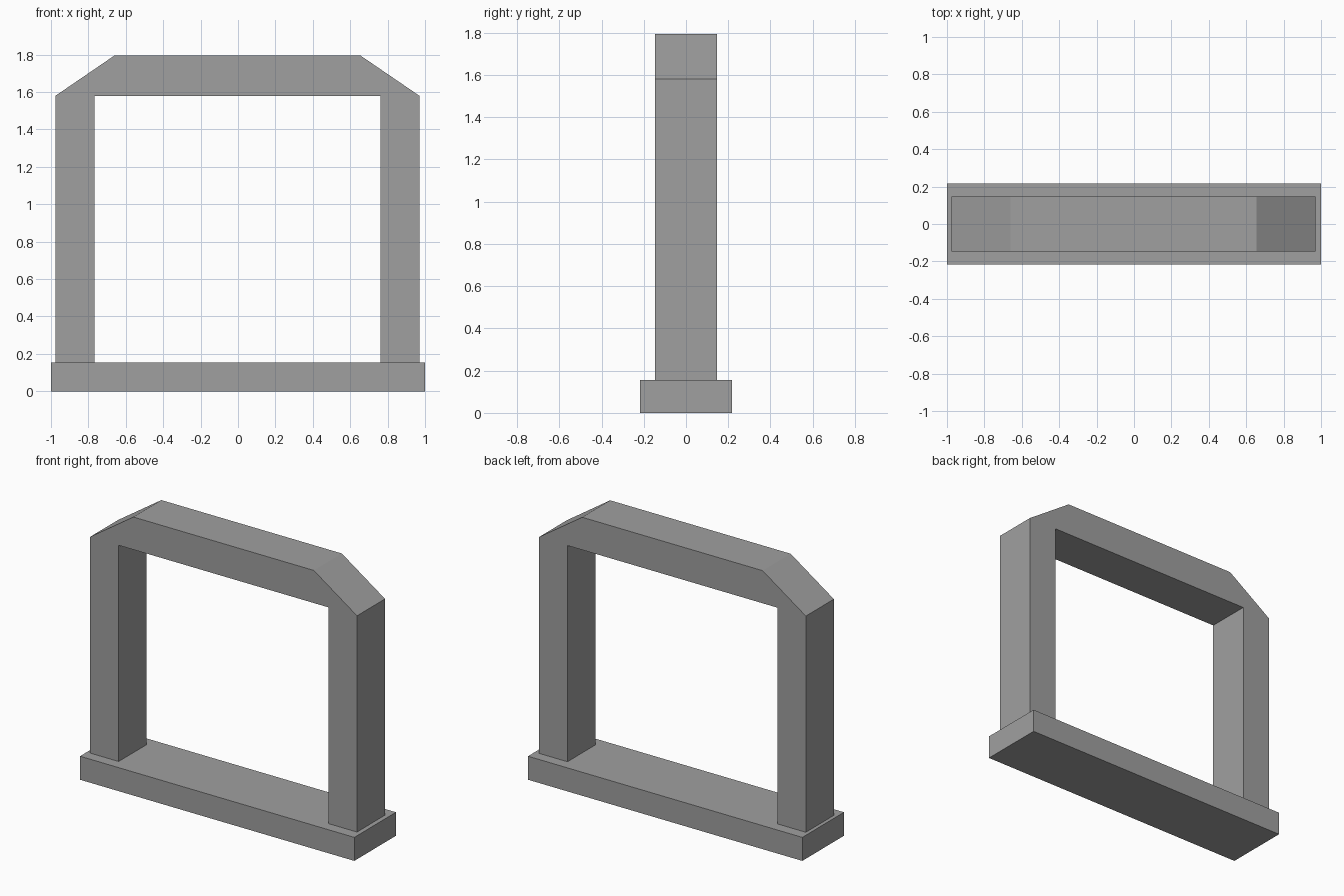
import bpy
import bmesh

cube = bpy.data.objects.get("Cube")
if cube:
    bpy.data.objects.remove(cube, do_unlink=True)

GREY = (0.35, 0.35, 0.35, 1.0)
stone = bpy.data.materials.new("stone_grey")
stone.use_nodes = True
stone.diffuse_color = GREY
shader = next(n for n in stone.node_tree.nodes if n.type == "BSDF_PRINCIPLED")
shader.inputs["Base Color"].default_value = GREY
shader.inputs["Roughness"].default_value = 0.8


def prism(name, profile, half_depth):
    """Extrude an x-z outline evenly to both sides of y = 0."""
    bm = bmesh.new()
    face = bm.faces.new([bm.verts.new((x, -half_depth, z)) for x, z in profile])
    result = bmesh.ops.extrude_face_region(bm, geom=[face])
    moved = [v for v in result["geom"] if isinstance(v, bmesh.types.BMVert)]
    bmesh.ops.translate(bm, verts=moved, vec=(0, 2 * half_depth, 0))
    bmesh.ops.recalc_face_normals(bm, faces=bm.faces)
    mesh = bpy.data.meshes.new(name)
    bm.to_mesh(mesh)
    bm.free()
    mesh.materials.append(stone)
    obj = bpy.data.objects.new(name, mesh)
    bpy.context.collection.objects.link(obj)
    return obj


def mirrored(half):
    """Complete a right-hand outline with its reflection about x = 0."""
    return half + [(-x, z) for x, z in reversed(half)]


# Base slab
base_top = 0.155
prism("base_slab", mirrored([(1.0, 0.0), (1.0, base_top)]), 0.217)

# Gate frame: two posts and a lintel with sloped corners, in one piece
shoulder, crown = 1.58, 1.795
half_frame = [(0.765, shoulder), (0.765, base_top), (0.973, base_top),
              (0.973, shoulder), (0.658, crown)]
frame = prism("gate_frame", mirrored(half_frame), 0.146)
frame.location.x = -0.003
